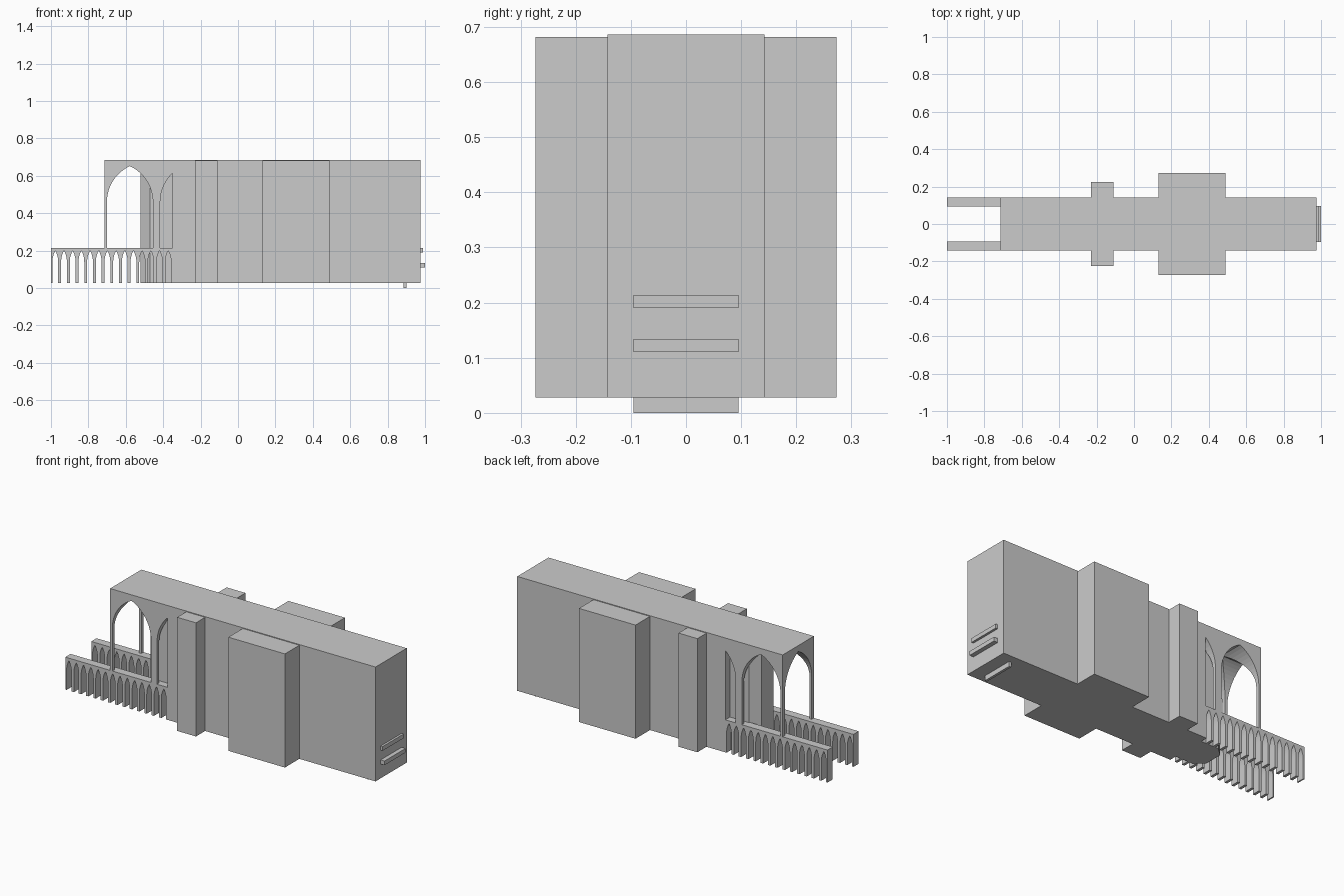
import bpy, bmesh, math
from mathutils import Vector

if "Cube" in bpy.data.objects:
    bpy.data.objects.remove(bpy.data.objects["Cube"])


def prism(name, pts, axis, a, b):
    """Extrude a flat outline along an axis from a to b."""
    def place(p, t):
        return {'X': (t, p[0], p[1]), 'Y': (p[0], t, p[1]), 'Z': (p[0], p[1], t)}[axis]
    bm = bmesh.new()
    lo = [bm.verts.new(place(p, a)) for p in pts]
    hi = [bm.verts.new(place(p, b)) for p in pts]
    n = len(pts)
    bm.faces.new(lo)
    bm.faces.new(hi)
    for i in range(n):
        bm.faces.new((lo[i], lo[(i + 1) % n], hi[(i + 1) % n], hi[i]))
    bmesh.ops.recalc_face_normals(bm, faces=bm.faces)
    me = bpy.data.meshes.new(name)
    bm.to_mesh(me)
    bm.free()
    ob = bpy.data.objects.new(name, me)
    bpy.context.collection.objects.link(ob)
    return ob


def box(name, x0, x1, y0, y1, z0, z1):
    return prism(name, [(x0, y0), (x1, y0), (x1, y1), (x0, y1)], 'Z', z0, z1)


def arch(cx, half, base, spring, apex, n=8):
    """Pointed arch outline, left foot to right foot."""
    h = apex - spring
    r = (h * h + half * half) / (2 * half)
    top = math.asin(h / r)
    left = [(-half + r - r * math.cos(top * i / n), spring + r * math.sin(top * i / n))
            for i in range(n + 1)]
    left = [(-half, base)] + left
    right = [(-x, z) for x, z in reversed(left[:-1])]
    return [(cx + x, z) for x, z in left + right]


BASE, TOP, W = 0.028, 0.686, 0.142

# Main solid body and side blocks
box("main_body", -0.35, 0.975, -W, W, BASE, TOP)
for name, x0, x1, y in (("small_side_block", -0.23, -0.11, 0.225),
                        ("large_side_block", 0.13, 0.49, 0.273)):
    box(name, x0, x1, -y, y, BASE, 0.682)

# Angled inner end wall
prism("apse", [(-0.34, -0.1), (-0.47, -0.1), (-0.52, -0.055), (-0.52, 0.055),
               (-0.47, 0.1), (-0.34, 0.1)], 'Z', BASE, 0.67)

# Open vaulted bays, cut by crossing pointed tunnels
vault = box("vaulted_bays", -0.715, -0.35, -W, W, 0.215, TOP)
cutters = [
    prism("cut_bay_1", arch(-0.578, 0.123, 0.1, 0.46, 0.652, 12), 'Y', -0.3, 0.3),
    prism("cut_bay_2", arch(-0.293, 0.123, 0.1, 0.46, 0.652, 12), 'Y', -0.3, 0.3),
    prism("cut_length", arch(0, 0.122, 0.1, 0.46, 0.651, 12), 'X', -0.9, -0.2),
]
for c in cutters:
    c.hide_render = True
    m = vault.modifiers.new(c.name, 'BOOLEAN')
    m.operation = 'DIFFERENCE'
    m.solver = 'EXACT'
    m.object = c
bpy.context.view_layer.update()
deps = bpy.context.evaluated_depsgraph_get()
cut_mesh = bpy.data.meshes.new_from_object(vault.evaluated_get(deps))
vault.modifiers.clear()
vault.data = cut_mesh
for c in cutters:
    bpy.data.objects.remove(c)

# Lower arcades on both sides
x0, x1, count = -1.0, -0.35, 14
pitch = (x1 - x0) / count
outline = [(x1, BASE), (x1, 0.215), (x0, 0.215), (x0, BASE)]
for i in range(count):
    outline += arch(x0 + (i + 0.5) * pitch, 0.0155, BASE, 0.14, 0.2, 5)
for side, name in ((-1, "front_arcade"), (1, "back_arcade")):
    prism(name, outline, 'Y', side * 0.094, side * W)

# Small bars on the end face and underside
box("upper_end_bar", 0.97, 0.988, -0.095, 0.095, 0.19, 0.214)
box("lower_end_bar", 0.97, 1.0, -0.095, 0.095, 0.11, 0.134)
box("bottom_bar", 0.886, 0.9, -0.095, 0.095, 0.0, 0.03)
